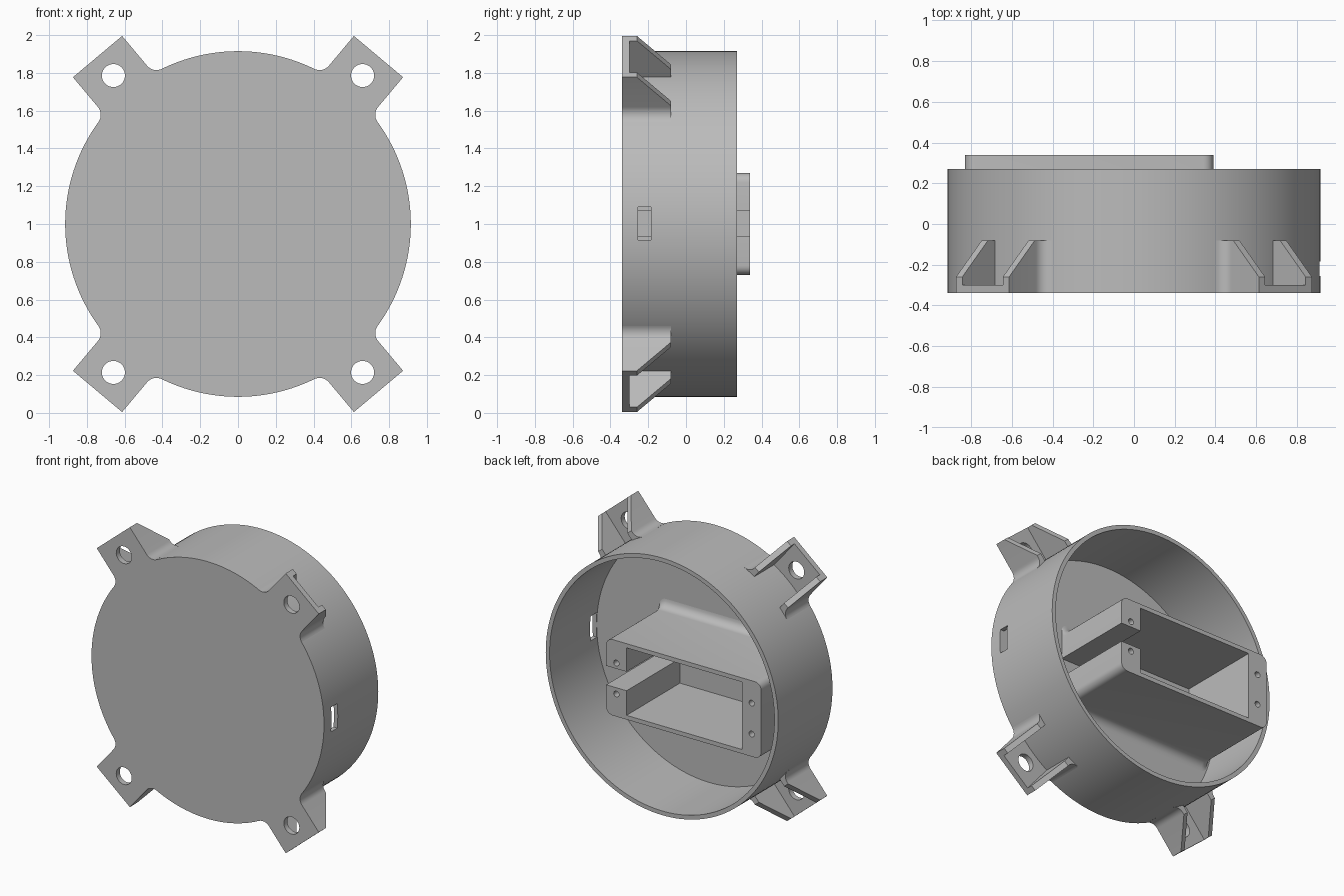
import bpy, bmesh
from math import sin, cos, pi, radians, atan2, sqrt

old = bpy.data.objects.get("Cube")
if old:
    bpy.data.objects.remove(old, do_unlink=True)

grey = bpy.data.materials.new("plain_grey")
grey.use_nodes = True
grey.diffuse_color = (0.5, 0.5, 0.5, 1)
grey.node_tree.nodes["Principled BSDF"].inputs["Base Color"].default_value = (0.5, 0.5, 0.5, 1)

R = 0.915                       # drum radius
FRONT, FLOOR, RIM = -0.34, -0.26, 0.27
FAR = 1.0                       # cutters overshoot to here


def loft(name, sections):
    """Solid through matching (x, z) outlines, each placed at a depth y."""
    bm = bmesh.new()
    rings = [[bm.verts.new((x, y, z)) for x, z in pts] for pts, y in sections]
    n = len(rings[0])
    for a, b in zip(rings, rings[1:]):
        for i in range(n):
            j = (i + 1) % n
            bm.faces.new((a[i], a[j], b[j], b[i]))
    bm.faces.new(rings[0])
    bm.faces.new(rings[-1])
    bmesh.ops.recalc_face_normals(bm, faces=bm.faces)
    mesh = bpy.data.meshes.new(name)
    bm.to_mesh(mesh)
    bm.free()
    mesh.materials.append(grey)
    obj = bpy.data.objects.new(name, mesh)
    bpy.context.collection.objects.link(obj)
    return obj


def prism(name, pts, y0, y1):
    return loft(name, [(pts, y0), (pts, y1)])


def arc(cx, cz, r, a0, a1, n):
    return [(cx + r * cos(a0 + (a1 - a0) * i / n), cz + r * sin(a0 + (a1 - a0) * i / n))
            for i in range(n + 1)]


def circle(cx, cz, r, n):
    return arc(cx, cz, r, 0, 2 * pi, n)[:-1]


def rect(x0, x1, z0, z1):
    return [(x0, z0), (x1, z0), (x1, z1), (x0, z1)]


def rounded_rect(x0, x1, h, r=0.05):
    corners = [(x1 - r, h - r), (x0 + r, h - r), (x0 + r, r - h), (x1 - r, r - h)]
    return [p for k, (x, z) in enumerate(corners)
            for p in arc(x, z, r, k * pi / 2, (k + 1) * pi / 2, 6)]


def cut(obj, cutter):
    """Subtract the cutter and remove it."""
    mod = obj.modifiers.new("cut", 'BOOLEAN')
    mod.operation, mod.solver, mod.object = 'DIFFERENCE', 'EXACT', cutter
    graph = bpy.context.evaluated_depsgraph_get()
    mesh = bpy.data.meshes.new_from_object(obj.evaluated_get(graph))
    obj.modifiers.clear()
    obj.data = mesh
    bpy.data.objects.remove(cutter, do_unlink=True)


# Open-backed drum with a slot in its side wall
drum = prism("drum", circle(0, 0, R, 160), FRONT, RIM)
cut(drum, prism("cutter", circle(0, 0, R - 0.03, 160), FLOOR, FAR))
cut(drum, prism("cutter", rect(0.8, 1.1, -0.085, 0.09), -0.255, -0.185))

# Connector housing, flared where it meets the drum floor
X0, X1, H, FLARE = -0.83, 0.39, 0.27, 0.06
sections = [(rounded_rect(X0, X1, H + FLARE), FLOOR - 0.03)]
for i in range(7):
    t = i / 6 * pi / 2
    sections.append((rounded_rect(X0, X1, H + FLARE * (1 - sin(t))),
                     FLOOR + FLARE * (1 - cos(t))))
sections.append((rounded_rect(X0, X1, H), 0.34))
housing = loft("connector_housing", sections)
cut(housing, prism("cutter", rect(-0.68, 0.23, -0.24, 0.24), -FAR, FAR))
cut(housing, prism("cutter", rect(0.1, FAR, -0.065, 0.07), FLOOR, FAR))
for x in (-0.755, 0.31):
    for z in (-0.11, 0.11):
        cut(housing, prism("cutter", circle(x, z, 0.021, 20), 0.14, FAR))

# Mounting bracket outline, pointing along +x, blended into the drum
W, TIP, BLEND, TOP = 0.17, 1.157, 0.065, -0.08
cz = W + BLEND
cx = sqrt((R + BLEND) ** 2 - cz ** 2)
a = atan2(cz, cx)
upper = arc(cx, cz, BLEND, -pi / 2, a - pi, 8)
lower = [(x, -z) for x, z in reversed(upper)]
outline = [(TIP, -W), (TIP, W)] + upper + arc(0, 0, R - 0.015, a, -a, 12) + lower


def bracket(name, angle):
    obj = prism(name, outline, FRONT, TOP)
    # sloped wall tops
    slope = loft("cutter", [([(x, z) for x, z in rect(TIP, 1.5, -0.5, 0.5)], -0.26),
                            ([(x, z) for x, z in rect(0.96, 1.5, -0.5, 0.5)], TOP),
                            ([(x, z) for x, z in rect(0.96, 1.5, -0.5, 0.5)], 0.2)])
    cut(obj, slope)
    # pocket between the walls, then the screw hole
    cut(obj, prism("cutter", rect(0.6, 1.5, 0.04 - W, W - 0.04), -0.30, FAR))
    cut(obj, prism("cutter", circle(1.026, 0, 0.061, 40), -FAR, FAR))
    obj.rotation_euler.y = -radians(angle)
    return obj


parts = [drum, housing]
for name, angle in (("upper_left", 50), ("upper_right", 130),
                    ("lower_right", 230), ("lower_left", 310)):
    parts.append(bracket(name + "_bracket", angle))

# Stand everything on the ground and smooth the curved walls
bpy.ops.object.select_all(action='DESELECT')
for obj in parts:
    obj.location.z = 1.0
    obj.select_set(True)
bpy.context.view_layer.objects.active = drum
bpy.ops.object.shade_smooth_by_angle(angle=radians(30))
